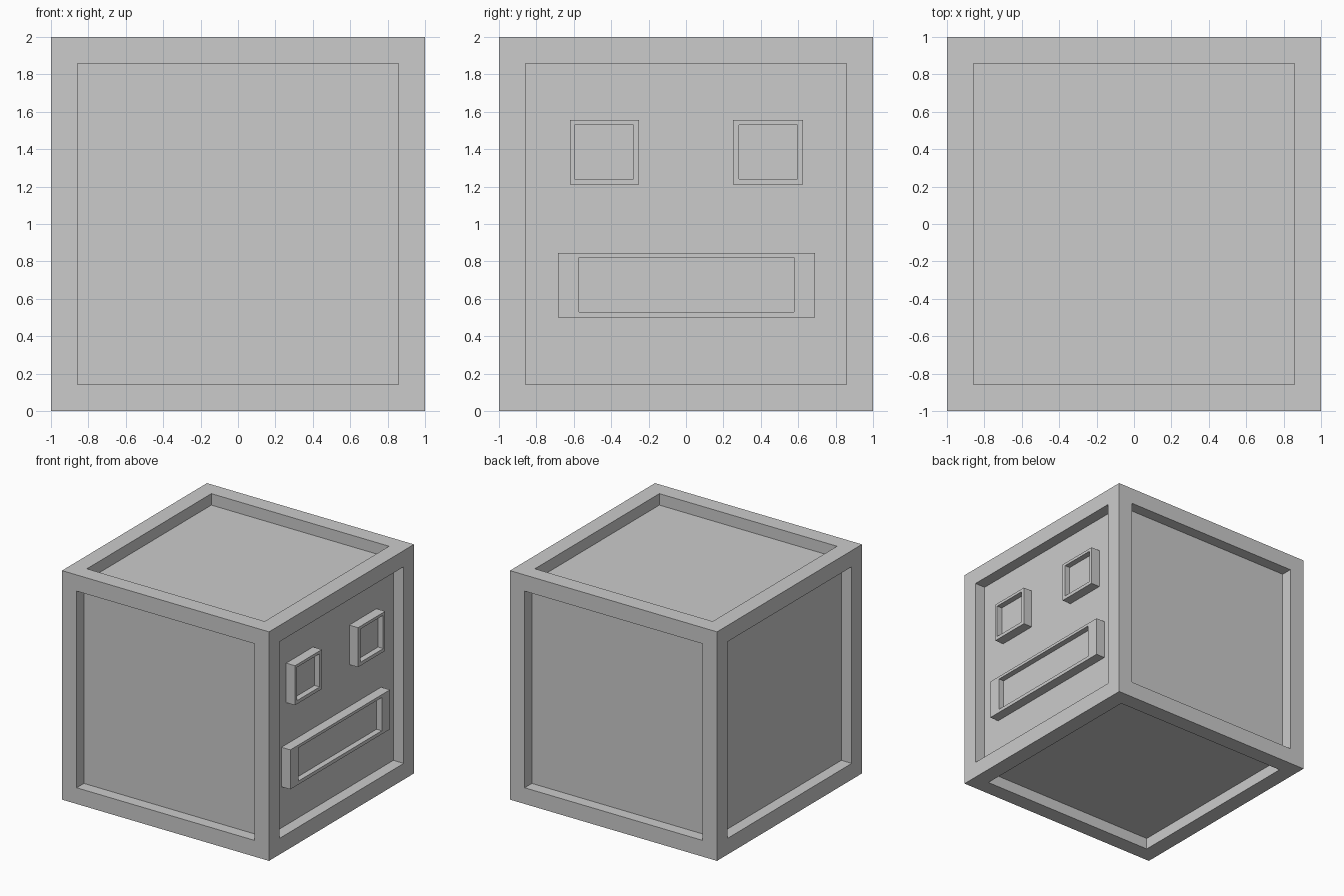
import bpy, bmesh
from mathutils import Vector

if "Cube" in bpy.data.objects:
    bpy.data.objects.remove(bpy.data.objects["Cube"])


def finish(bm, name):
    bmesh.ops.recalc_face_normals(bm, faces=bm.faces)
    mesh = bpy.data.meshes.new(name)
    bm.to_mesh(mesh)
    bm.free()
    obj = bpy.data.objects.new(name, mesh)
    bpy.context.collection.objects.link(obj)
    return obj


def sink(bm, face, depth):
    """Push one face straight in, leaving square side walls."""
    offset = face.normal * -depth
    new = bmesh.ops.extrude_discrete_faces(bm, faces=[face])["faces"][0]
    bmesh.ops.translate(bm, verts=list(new.verts), vec=offset)


# Cube body with a recessed panel on every side
bm = bmesh.new()
bmesh.ops.create_cube(bm, size=2)
bmesh.ops.translate(bm, verts=bm.verts, vec=(0, 0, 1))
bm.normal_update()
panels = list(bm.faces)
bmesh.ops.inset_individual(bm, faces=panels, thickness=0.2, depth=0)
bm.normal_update()
for panel in panels:
    sink(bm, panel, 0.1)
finish(bm, "cube_body")


# Raised frames on the right-hand panel: rectangles are (y0, y1, z0, z1)
def raised_frame(name, outer, inner, base=0.9, front=0.985, depth=0.05):
    bm = bmesh.new()
    bmesh.ops.create_cube(bm, size=2)
    y0, y1, z0, z1 = outer
    for v in bm.verts:
        v.co = Vector((front if v.co.x > 0 else base,
                       y1 if v.co.y > 0 else y0,
                       z1 if v.co.z > 0 else z0))
    bm.normal_update()
    face = next(f for f in bm.faces if f.normal.x > 0.9)
    back = next(f for f in bm.faces if f.normal.x < -0.9)
    bmesh.ops.inset_individual(bm, faces=[face], thickness=0.02, depth=0)
    ym, zm = (y0 + y1) / 2, (z0 + z1) / 2
    for v in face.verts:
        v.co.y = inner[1] if v.co.y > ym else inner[0]
        v.co.z = inner[3] if v.co.z > zm else inner[2]
    bm.normal_update()
    sink(bm, face, depth)
    bmesh.ops.recalc_face_normals(bm, faces=bm.faces)
    bmesh.ops.delete(bm, geom=[back], context='FACES_ONLY')
    return finish(bm, name)


raised_frame("left_eye_frame", (-0.62, -0.25, 1.21, 1.555), (-0.595, -0.28, 1.24, 1.53))
raised_frame("right_eye_frame", (0.25, 0.625, 1.21, 1.555), (0.283, 0.597, 1.24, 1.53))
raised_frame("mouth_frame", (-0.685, 0.69, 0.50, 0.845), (-0.572, 0.577, 0.53, 0.82))
